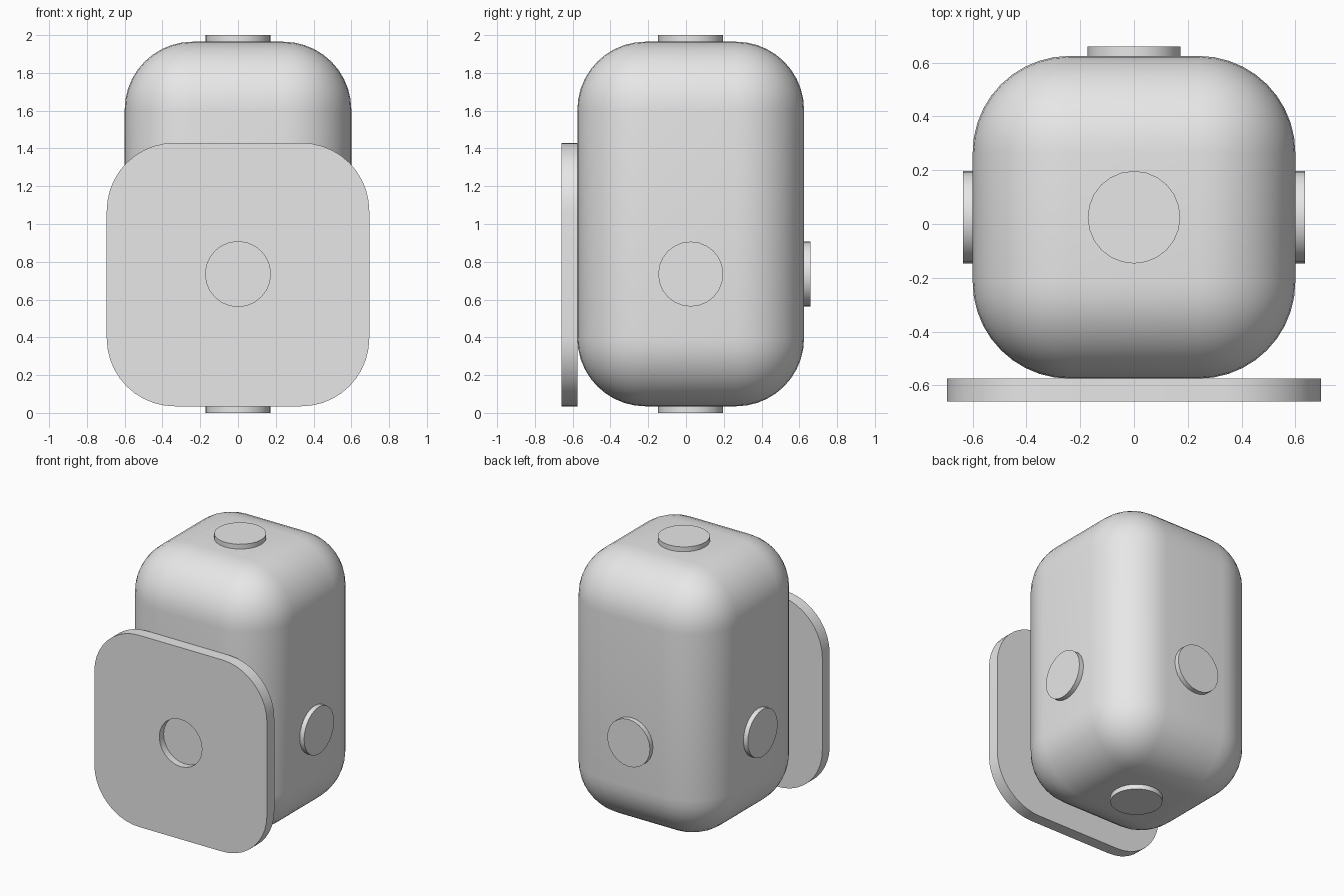
import bpy
import math
from mathutils import Vector

cube = bpy.data.objects.get("Cube")
if cube:
    bpy.data.objects.remove(cube, do_unlink=True)

grey = bpy.data.materials.new("plain grey")
grey.use_nodes = True
COLOUR = (0.8, 0.8, 0.8, 1)
grey.diffuse_color = COLOUR
grey.node_tree.nodes["Principled BSDF"].inputs["Base Color"].default_value = COLOUR

CENTRE_Y = 0.025
BUTTON_Z = 0.735
BUTTON_R = 0.172
ROUND = 0.36


def finish(obj, name):
    obj.name = name
    obj.data.materials.append(grey)
    bpy.ops.object.select_all(action='DESELECT')
    obj.select_set(True)
    bpy.context.view_layer.objects.active = obj
    bpy.ops.object.shade_smooth_by_angle(angle=math.radians(35))


def box(low, high):
    low, high = Vector(low), Vector(high)
    bpy.ops.mesh.primitive_cube_add(size=1, location=(low + high) / 2)
    obj = bpy.context.object
    obj.scale = high - low
    bpy.ops.object.transform_apply(location=False, rotation=False, scale=True)
    return obj


def disc(start, direction, depth):
    """Short cylinder growing from start along direction."""
    d = Vector(direction)
    bpy.ops.mesh.primitive_cylinder_add(
        vertices=24, radius=BUTTON_R, depth=depth,
        location=Vector(start) + d * depth / 2,
        rotation=d.to_track_quat('Z', 'Y').to_euler())
    return bpy.context.object


def round_edges(obj, axis=None):
    """Bevel every edge, or only the edges along one axis."""
    bevel = obj.modifiers.new("rounding", 'BEVEL')
    bevel.width = ROUND
    bevel.segments = 10
    if axis is not None:
        weights = obj.data.attributes.new("bevel_weight_edge", 'FLOAT', 'EDGE')
        for edge in obj.data.edges:
            a, b = (obj.data.vertices[i].co for i in edge.vertices)
            weights.data[edge.index].value = float(abs((a - b)[axis]) > 0.01)
        bevel.limit_method = 'WEIGHT'
    else:
        bevel.limit_method = 'NONE'
    bpy.context.view_layer.objects.active = obj
    bpy.ops.object.modifier_apply(modifier=bevel.name)


# Rounded body
body = box((-0.6, -0.575, 0.035), (0.6, 0.625, 1.965))
round_edges(body)
finish(body, "body")

# Front plate with rounded corners and a round recess
plate = box((-0.695, -0.66, 0.035), (0.695, -0.575, 1.43))
round_edges(plate, axis=1)
cutter = disc((0, -0.61, BUTTON_Z), (0, -1, 0), 0.2)
cutter.hide_render = True
cut = plate.modifiers.new("recess", 'BOOLEAN')
cut.operation = 'DIFFERENCE'
cut.solver = 'EXACT'
cut.object = cutter
bpy.context.view_layer.objects.active = plate
bpy.ops.object.modifier_apply(modifier=cut.name)
bpy.data.objects.remove(cutter, do_unlink=True)
finish(plate, "front_plate")

# Round buttons on the other faces, slightly sunk into the body
SINK = 0.02
buttons = {
    "left_button": ((0.6, CENTRE_Y, BUTTON_Z), (1, 0, 0)),
    "right_button": ((-0.6, CENTRE_Y, BUTTON_Z), (-1, 0, 0)),
    "back_button": ((0, 0.625, BUTTON_Z), (0, 1, 0)),
    "top_button": ((0, CENTRE_Y, 1.965), (0, 0, 1)),
    "bottom_button": ((0, CENTRE_Y, 0.035), (0, 0, -1)),
}
for name, (spot, direction) in buttons.items():
    start = Vector(spot) - Vector(direction) * SINK
    finish(disc(start, direction, SINK + 0.035), name)
